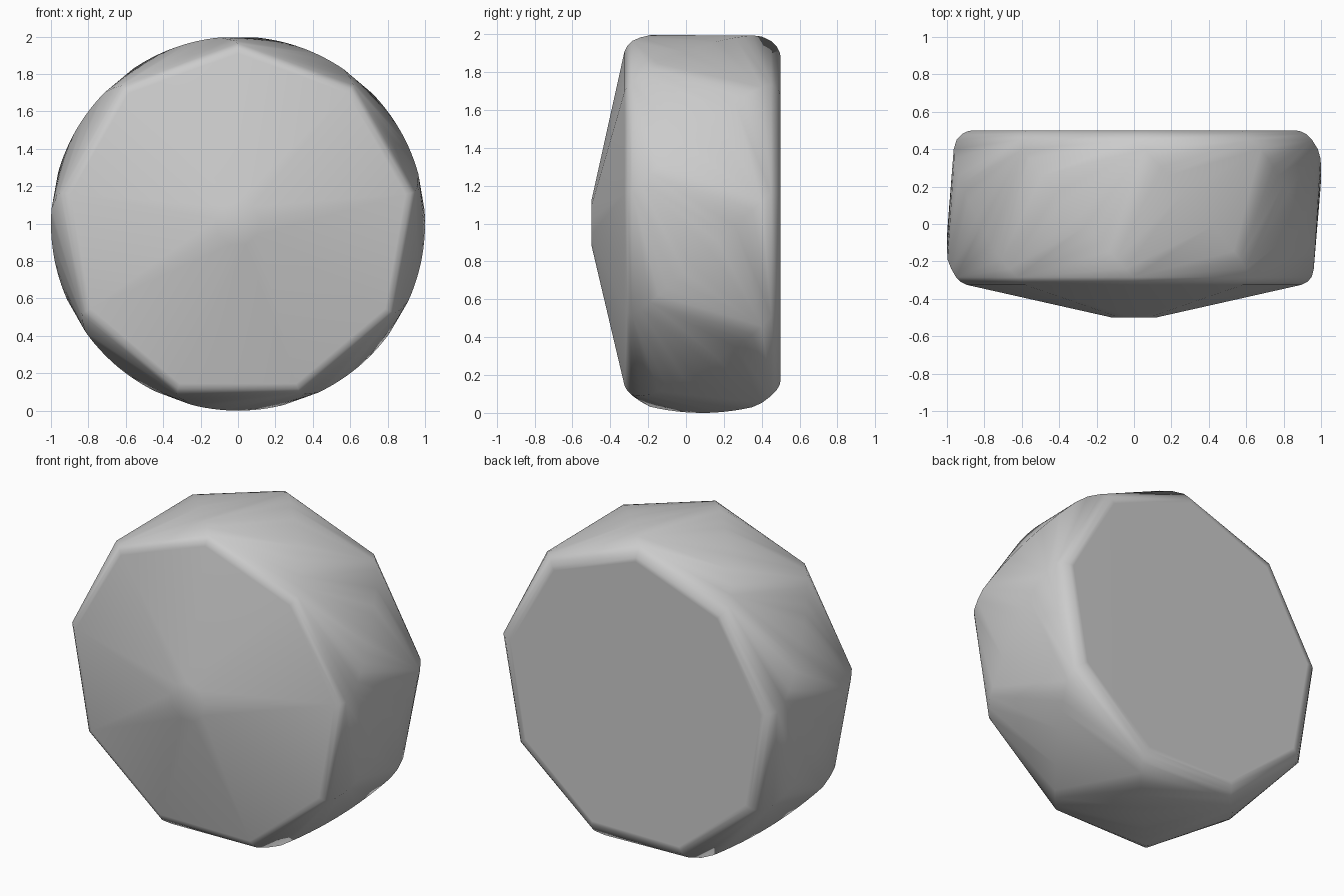
import bpy, bmesh
from math import radians, cos, sin

if "Cube" in bpy.data.objects:
    bpy.data.objects.remove(bpy.data.objects["Cube"])

SIDES = 9
STEP = radians(360 / SIDES)
FRONT, BACK = -0.29, 0.46      # span over which the ridges twist

# Single plain grey
grey = bpy.data.materials.new("plain grey")
grey.diffuse_color = (0.6, 0.6, 0.6, 1)
grey.use_nodes = True
grey.node_tree.nodes["Principled BSDF"].inputs["Base Color"].default_value = (0.6, 0.6, 0.6, 1)


def ring(bm, y, radius):
    """Nine points around the axis, turned according to depth."""
    turn = STEP * min(1, max(0, (y - FRONT) / (BACK - FRONT)))
    for i in range(SIDES):
        a = radians(90) + i * STEP + turn
        bm.verts.new((radius * cos(a), y, 1 + radius * sin(a)))


bm = bmesh.new()
# Shallow pointed front with a small flat tip, then the rounded front rim
for y, r in ((-0.5, 0.12), (-0.325, 0.91), (-0.31, 0.94), (-0.285, 0.965), (-0.24, 0.985)):
    ring(bm, y, r)
# Twisted ridges around the body
for i in range(13):
    ring(bm, -0.19 + i * 0.045, 1.0)
# Rounded back rim and flat back
for y, r in ((0.4, 0.99), (0.45, 0.965), (0.48, 0.935), (0.495, 0.905), (0.5, 0.88)):
    ring(bm, y, r)

# Stretch a taut skin over the ridges
hull = bmesh.ops.convex_hull(bm, input=bm.verts)
bmesh.ops.delete(bm, geom=[v for v in bm.verts if not v.link_faces], context='VERTS')
bmesh.ops.dissolve_limit(bm, angle_limit=radians(0.3), verts=bm.verts, edges=bm.edges)
bmesh.ops.recalc_face_normals(bm, faces=bm.faces)

mesh = bpy.data.meshes.new("twisted_body")
bm.to_mesh(mesh)
bm.free()
body = bpy.data.objects.new("twisted_body", mesh)
bpy.context.collection.objects.link(body)
mesh.materials.append(grey)

# Soft shading that keeps the broad facets flat
bpy.context.view_layer.objects.active = body
body.select_set(True)
bpy.ops.object.shade_smooth_by_angle(angle=radians(40))
weighted = body.modifiers.new("soft_edges", 'WEIGHTED_NORMAL')
weighted.keep_sharp = True
